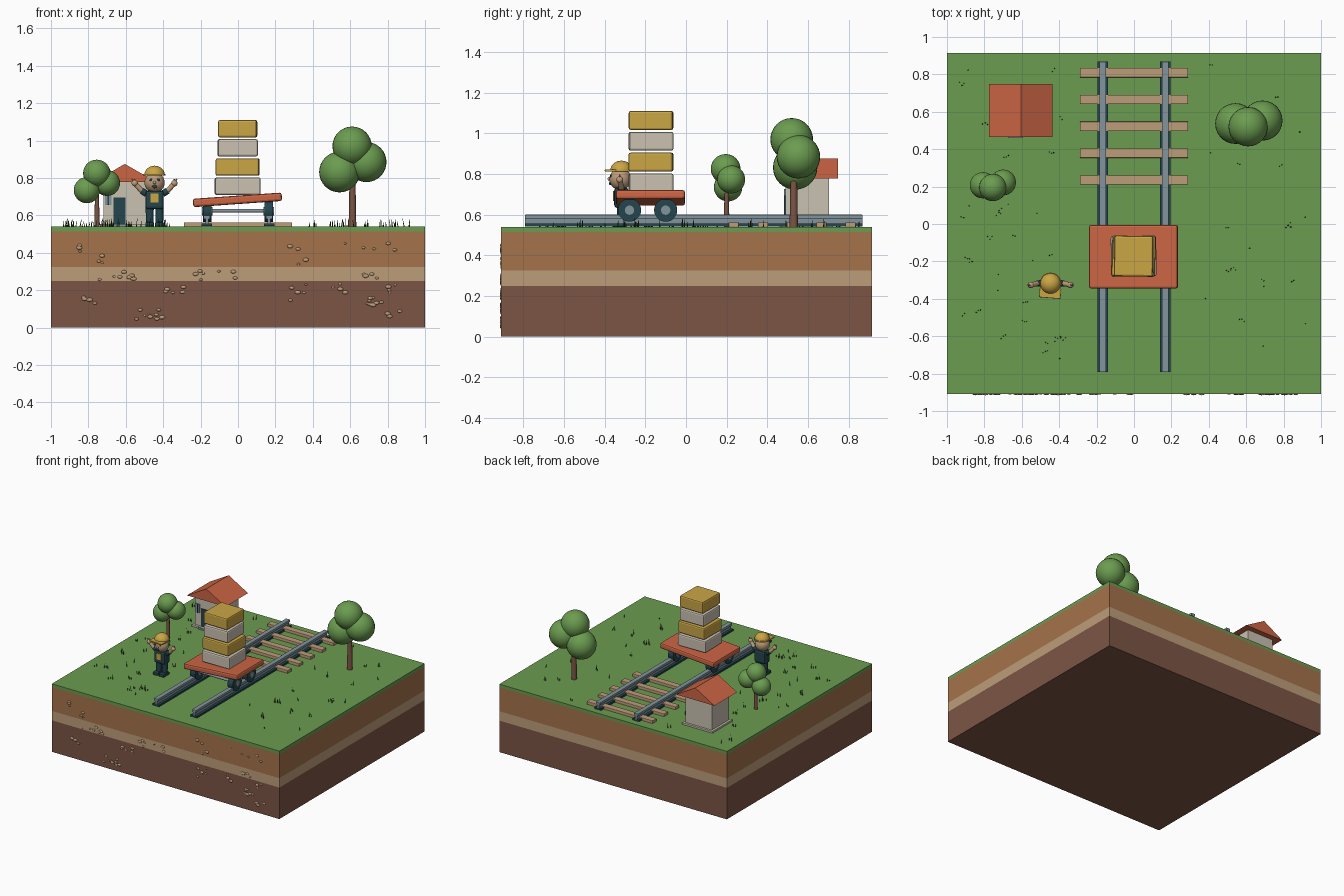
import bpy, bmesh, math, random
from mathutils import Matrix, Vector

if "Cube" in bpy.data.objects:
    bpy.data.objects.remove(bpy.data.objects["Cube"])
random.seed(4)


def material(name, hex_colour):
    srgb = [int(hex_colour[i:i + 2], 16) / 255 for i in (0, 2, 4)]
    lin = [c / 12.92 if c < 0.04 else ((c + 0.055) / 1.055) ** 2.4 for c in srgb] + [1]
    m = bpy.data.materials.new(name)
    m.use_nodes = True
    m.diffuse_color = lin
    bsdf = m.node_tree.nodes["Principled BSDF"]
    bsdf.inputs["Base Color"].default_value = lin
    bsdf.inputs["Roughness"].default_value = 0.8
    return m


GREEN = material("leaf green", "6B9C50")
SOIL = material("soil brown", "A5734B")
SAND = material("sand tan", "BE9D7A")
EARTH = material("dark earth", "7D5546")
RED = material("brick red", "CC6544")
GOLD = material("gold", "CBA645")
STONE = material("pale stone", "CAC2B2")
TEAL = material("dark teal", "23454D")
STEEL = material("steel grey", "82959C")
BLADE = material("dark grass", "2F4A28")
GROUND = 0.54


def finish(name, bm, mat, smooth=False, bevel=0):
    mesh = bpy.data.meshes.new(name)
    bm.to_mesh(mesh)
    bm.free()
    mesh.materials.append(mat)
    ob = bpy.data.objects.new(name, mesh)
    bpy.context.collection.objects.link(ob)
    if bevel:
        mod = ob.modifiers.new("Bevel", "BEVEL")
        mod.width, mod.segments = bevel, 2
    if smooth:
        bpy.ops.object.select_all(action="DESELECT")
        ob.select_set(True)
        bpy.context.view_layer.objects.active = ob
        bpy.ops.object.shade_smooth_by_angle(angle=math.radians(40))
    return ob


def box(name, centre, size, mat, bevel=0, turn=0, tilt=0):
    bm = bmesh.new()
    bmesh.ops.create_cube(bm, size=1, matrix=Matrix.Diagonal((*size, 1)))
    ob = finish(name, bm, mat, bevel=bevel)
    ob.location = centre
    ob.rotation_euler = (0, tilt, turn)
    return ob


def ball(name, centre, radius, mat, scale=(1, 1, 1)):
    bm = bmesh.new()
    bmesh.ops.create_uvsphere(bm, u_segments=28, v_segments=16, radius=radius,
                              matrix=Matrix.Diagonal((*scale, 1)))
    ob = finish(name, bm, mat, smooth=True)
    ob.location = centre
    return ob


def rod(name, start, end, r1, r2, mat, sides=20):
    a, b = Vector(start), Vector(end)
    bm = bmesh.new()
    turn = (b - a).to_track_quat("Z", "Y").to_matrix().to_4x4()
    bmesh.ops.create_cone(bm, cap_ends=True, segments=sides, radius1=r1, radius2=r2,
                          depth=(b - a).length, matrix=turn)
    ob = finish(name, bm, mat, smooth=True)
    ob.location = (a + b) / 2
    return ob


# Layered ground block
for name, low, high, mat in (("deep_earth", 0, 0.25, EARTH), ("sand_layer", 0.25, 0.325, SAND),
                             ("soil_layer", 0.325, 0.515, SOIL), ("grass_layer", 0.515, GROUND, GREEN)):
    box(name, (0, 0.003, (low + high) / 2), (2, 1.824, high - low), mat)

# Pebbles set in clusters into the front cut
bm = bmesh.new()
for cluster in range(32):
    cx, cz = random.uniform(-0.95, 0.95), random.choice((0.07, 0.14, 0.21, 0.28, 0.36, 0.43))
    for i in range(random.randint(1, 4)):
        r = random.uniform(0.006, 0.014)
        spot = Vector((cx + random.uniform(-0.05, 0.05), -0.909, cz + random.uniform(-0.025, 0.025)))
        spot.x = max(-0.97, min(0.97, spot.x))
        bmesh.ops.create_icosphere(bm, subdivisions=2, radius=r, matrix=Matrix.Translation(spot)
                                   @ Matrix.Diagonal((1.2, 0.5, 0.8, 1)))
finish("pebbles", bm, SAND, smooth=True)

# Grass blades in small tufts either side of the track
bm = bmesh.new()
for tuft in range(60):
    x = random.choice((-1, 1)) * random.uniform(0.37, 0.95)
    y = random.uniform(-0.8, 0.87)
    if -0.78 < x < -0.42 and 0.44 < y < 0.77:
        continue
    for i in range(random.randint(1, 3)):
        h = random.uniform(0.02, 0.045)
        lean = Matrix.Rotation(random.uniform(-0.2, 0.2), 4, "Y")
        place = Matrix.Translation((x + 0.012 * i, y + random.uniform(-0.01, 0.01), GROUND))
        bmesh.ops.create_cone(bm, cap_ends=True, segments=4, radius1=0.003, radius2=0.0005, depth=h,
                              matrix=place @ lean @ Matrix.Translation((0, 0, h / 2)))
finish("grass_blades", bm, BLADE)

# Track
for i in range(5):
    box("sleeper", (0, 0.235 + 0.1435 * i, GROUND + 0.01), (0.58, 0.05, 0.025), SAND, bevel=0.003)
for side in (-1, 1):
    x = side * 0.167
    box("rail_foot", (x, 0.038, 0.549), (0.056, 1.66, 0.014), TEAL)
    box("rail_web", (x, 0.038, 0.568), (0.016, 1.66, 0.03), STEEL)
    box("rail_head", (x, 0.038, 0.59), (0.036, 1.66, 0.02), STEEL, bevel=0.003)

# Cart with a tilted deck
box("cart_deck", (-0.003, -0.175, 0.683), (0.476, 0.34, 0.045), RED, bevel=0.012, tilt=-0.07)
for y in (-0.278, -0.1):
    rod("axle", (-0.16, y, 0.625), (0.16, y, 0.625), 0.01, 0.01, STEEL)
    for side in (-1, 1):
        x = side * 0.165
        rod("wheel", (x - 0.023, y, 0.622), (x + 0.023, y, 0.622), 0.057, 0.057, TEAL, 28)
        rod("wheel_hub", (x - 0.028, y, 0.622), (x + 0.028, y, 0.622), 0.023, 0.023, STEEL)

# Stack of crates, each a little smaller
for i, (width, turn) in enumerate(((0.243, 0.015), (0.232, -0.02), (0.213, 0.015), (0.207, -0.015))):
    box("crate", (-0.002, -0.172, 0.756 + 0.1025 * i), (width, 0.217, 0.093),
        GOLD if i % 2 else STONE, bevel=0.01, turn=turn)

# House
hx, hy = -0.605, 0.597
box("house_plinth", (hx, hy, 0.547), (0.265, 0.25, 0.014), STONE)
box("house_walls", (hx, hy, 0.665), (0.23, 0.215, 0.24), STONE)
bm = bmesh.new()
ends = []
for y in (0.465, 0.748):
    ends.append(bm.faces.new([bm.verts.new(p) for p in
                              ((-0.774, y, 0.778), (-0.436, y, 0.778), (hx, y, 0.875))]))
a, b = [list(f.verts) for f in ends]
for i in range(3):
    j = (i + 1) % 3
    bm.faces.new((a[j], a[i], b[i], b[j]))
bmesh.ops.recalc_face_normals(bm, faces=bm.faces)
finish("house_roof", bm, RED)
box("house_door", (-0.633, 0.487, 0.625), (0.065, 0.008, 0.14), TEAL)
box("house_window", (-0.694, 0.487, 0.69), (0.034, 0.008, 0.07), STEEL)
box("house_window_bar", (-0.694, 0.483, 0.69), (0.006, 0.004, 0.07), TEAL)
box("door_step", (-0.633, 0.475, 0.546), (0.08, 0.03, 0.014), STEEL)


# Trees
def tree(x, y, trunk_radius, trunk_top, crowns):
    rod("tree_trunk", (x, y, GROUND), (x, y, trunk_top), trunk_radius * 1.15, trunk_radius * 0.8, EARTH)
    for cx, cy, cz, r in crowns:
        ball("tree_crown", (cx, cy, cz), r, GREEN)


tree(0.612, 0.53, 0.018, 0.88, ((0.61, 0.52, 0.97, 0.105), (0.543, 0.537, 0.832, 0.109),
                                (0.687, 0.553, 0.885, 0.107)))
tree(-0.754, 0.2, 0.012, 0.8, ((-0.755, 0.195, 0.825, 0.073), (-0.808, 0.207, 0.735, 0.07),
                               (-0.7, 0.222, 0.773, 0.069)))

# Worker: body and legs
wx, wy = -0.446, -0.318
for side in (-1, 1):
    x = wx + side * 0.026
    box("boot", (x, wy - 0.01, 0.552), (0.046, 0.075, 0.024), TEAL, bevel=0.006)
    rod("leg", (x, wy, 0.555), (x, wy, 0.65), 0.02, 0.022, TEAL)
    # Raised arms with hands
    shoulder, cuff = (wx + side * 0.043, wy, 0.715), (wx + side * 0.07, wy, 0.732)
    hand = (wx + side * 0.106, wy - 0.008, 0.772)
    rod("sleeve", shoulder, cuff, 0.018, 0.017, TEAL)
    rod("arm", cuff, hand, 0.014, 0.013, SAND)
    ball("hand", hand, 0.017, SAND)
    for dx in (-0.008, 0.006):
        rod("finger", hand, (hand[0] + dx + side * 0.006, hand[1], 0.795), 0.005, 0.004, SAND, 8)
box("body", (wx, wy, 0.683), (0.098, 0.07, 0.1), TEAL, bevel=0.014)
box("chest_pocket", (wx, wy - 0.037, 0.692), (0.042, 0.008, 0.048), GOLD)

# Worker: head and hat
ball("head", (wx, wy - 0.005, 0.775), 0.054, SAND)
ball("nose", (wx, wy - 0.059, 0.776), 0.009, SAND)
ball("mouth", (wx, wy - 0.054, 0.754), 0.013, TEAL, (1, 0.5, 0.7))
for side in (-1, 1):
    ball("eye", (wx + side * 0.02, wy - 0.051, 0.79), 0.008, TEAL, (1, 0.6, 1))
bm = bmesh.new()
bmesh.ops.create_uvsphere(bm, u_segments=28, v_segments=16, radius=0.055)
bmesh.ops.bisect_plane(bm, geom=bm.verts[:] + bm.edges[:] + bm.faces[:], plane_co=(0, 0, 0),
                       plane_no=(0, 0, -1), clear_outer=True)
bmesh.ops.holes_fill(bm, edges=[e for e in bm.edges if e.is_boundary])
hat = finish("hat_dome", bm, GOLD, smooth=True)
hat.location, hat.scale = (wx, wy, 0.815), (1, 1, 0.92)
rod("hat_brim", (wx, wy, 0.812), (wx, wy, 0.822), 0.058, 0.058, GOLD, 28)
box("hat_visor", (wx - 0.002, wy - 0.05, 0.817), (0.115, 0.056, 0.01), GOLD, bevel=0.003, turn=-0.08)
